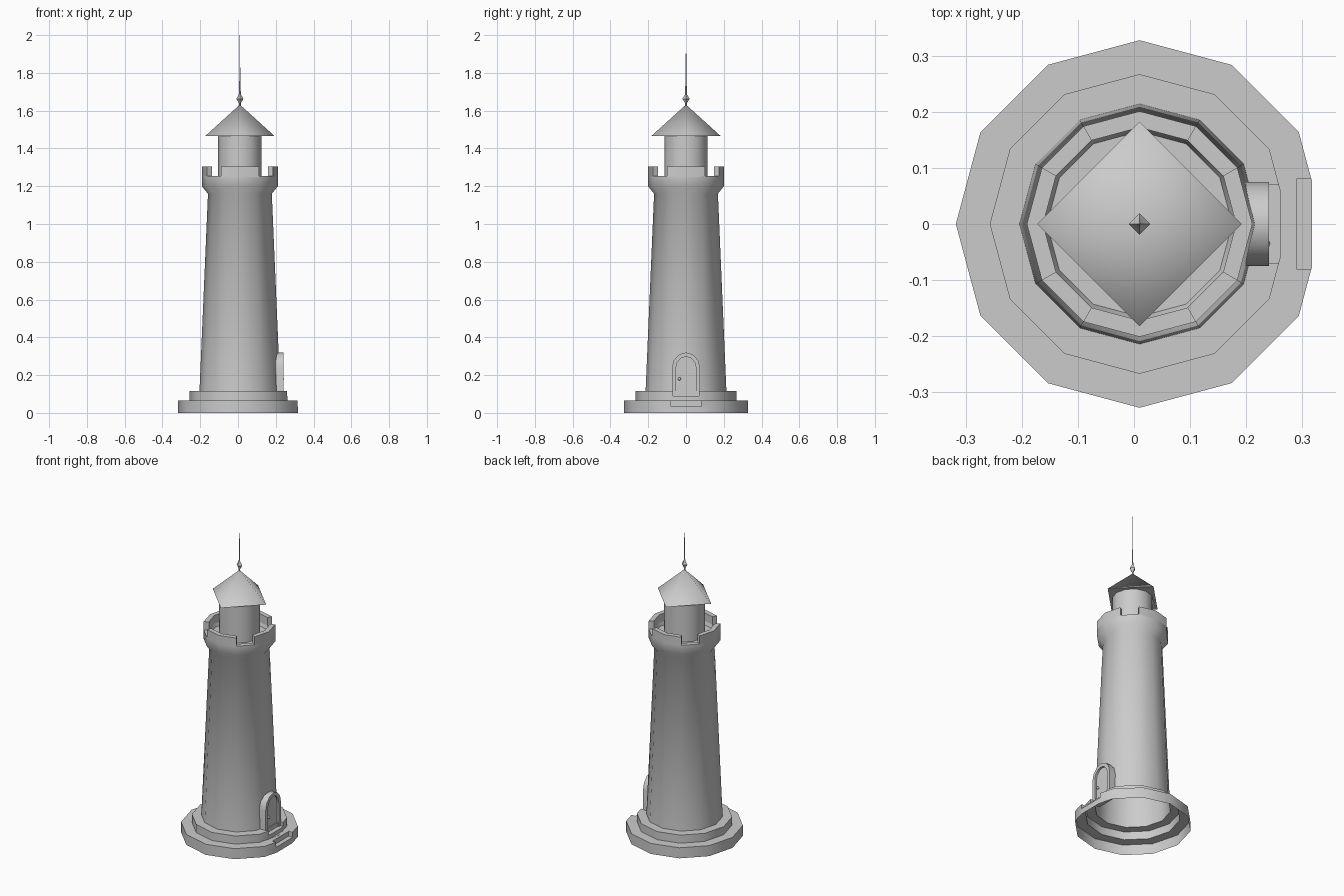
import bpy, bmesh, math
from mathutils import Vector

if "Cube" in bpy.data.objects:
    bpy.data.objects.remove(bpy.data.objects["Cube"])

CX = 0.01  # axis of the tower


def make(name, bm, angle=50):
    bmesh.ops.remove_doubles(bm, verts=bm.verts, dist=1e-5)
    bmesh.ops.recalc_face_normals(bm, faces=bm.faces)
    me = bpy.data.meshes.new(name)
    bm.to_mesh(me)
    bm.free()
    ob = bpy.data.objects.new(name, me)
    bpy.context.collection.objects.link(ob)
    if angle:
        smooth(ob, angle)
    return ob


def smooth(ob, angle):
    bpy.ops.object.select_all(action='DESELECT')
    ob.select_set(True)
    bpy.context.view_layer.objects.active = ob
    bpy.ops.object.shade_smooth_by_angle(angle=math.radians(angle))


def revolve(name, profile, n, angle=50):
    """Turn an (r, z) profile around the tower axis with n sides."""
    bm = bmesh.new()
    vs = [bm.verts.new((CX + r, 0, z)) for r, z in profile]
    es = [bm.edges.new(p) for p in zip(vs, vs[1:])]
    bmesh.ops.spin(bm, geom=vs + es, cent=(CX, 0, 0), axis=(0, 0, 1),
                   angle=math.tau, steps=n, use_merge=False)
    return make(name, bm, angle)


def prism(name, loop, offset, angle=30):
    """Extrude a closed loop of points along an offset."""
    bm = bmesh.new()
    a = [bm.verts.new(p) for p in loop]
    b = [bm.verts.new(Vector(p) + Vector(offset)) for p in loop]
    n = len(a)
    bm.faces.new(a)
    bm.faces.new(b)
    for i in range(n):
        j = (i + 1) % n
        bm.faces.new((a[i], a[j], b[j], b[i]))
    return make(name, bm, angle)


# Tower body: two plinth tiers, tapered shaft, flared gallery and floor
tower = revolve("tower", [(0, 0), (.3275, 0), (.3275, .065), (.267, .065), (.267, .115),
                          (.214, .115), (.169, 1.16), (.201, 1.20), (.201, 1.255),
                          (.172, 1.255), (.165, 1.235), (0, 1.235)], 12, 0)

# Door steps cut into the plinth
cuts = [(.29, .4, .08, .035, .2), (.3175, .4, .2, -.1, .2),
        (.235, .285, .07, .09, .2), (.262, .285, .07, .066, .2)]
for i, (x0, x1, w, z0, z1) in enumerate(cuts):
    c = prism(f"step_cutter_{i}", [(x0, -w, z0), (x1, -w, z0), (x1, w, z0), (x0, w, z0)],
              (0, 0, z1 - z0), 0)
    m = tower.modifiers.new("cut", 'BOOLEAN')
    m.operation, m.solver, m.object = 'DIFFERENCE', 'EXACT', c
    bpy.context.view_layer.objects.active = tower
    bpy.ops.object.modifier_apply(modifier=m.name)
    bpy.data.objects.remove(c)

# Open underside
bm = bmesh.new()
bm.from_mesh(tower.data)
bmesh.ops.delete(bm, geom=[f for f in bm.faces if all(v.co.z < 1e-3 for v in f.verts)],
                 context='FACES')
bm.to_mesh(tower.data)
bm.free()
smooth(tower, 50)

# Four battlements, each spanning two sides of the gallery
for k in range(4):
    arc = [math.radians(90 * k + d) for d in (-30, 0, 30)]
    loop = [(CX + r * math.cos(t), r * math.sin(t), 1.25)
            for r, ts in ((.201, arc), (.172, arc[::-1])) for t in ts]
    prism(f"battlement_{k}", loop, (0, 0, .055), 40)

# Lantern room, roof and finial
revolve("lantern_room", [(.115, 1.235), (.115, 1.467)], 12)
revolve("roof", [(0, 1.467), (.182, 1.467), (0, 1.632)], 4, 70)
revolve("finial", [(.005, 1.6), (.005, 1.64), (.019, 1.663), (.005, 1.686), (.0035, 1.75),
                   (.0015, 1.85), (.001, 2.0), (0, 2.0)], 4, 30)


def arch(x, w, top):
    """Arched outline standing on the plinth."""
    spring = .235
    pts = [(x, w * math.cos(t), spring + (top - spring) * math.sin(t))
           for t in (math.pi * i / 6 for i in range(7))]
    return [(x, w, .09)] + pts + [(x, -w, .09)]


# Door frame, door and knob
outer, inner = arch(.19, .075, .32), arch(.19, .054, .298)
prism("door_frame", outer + inner[::-1], (.051, 0, 0), 40)
prism("door", inner, (.039, 0, 0), 40)
bm = bmesh.new()
bmesh.ops.create_uvsphere(bm, u_segments=8, v_segments=6, radius=.008)
bmesh.ops.translate(bm, verts=bm.verts, vec=(.235, -.035, .18))
make("door_knob", bm)
